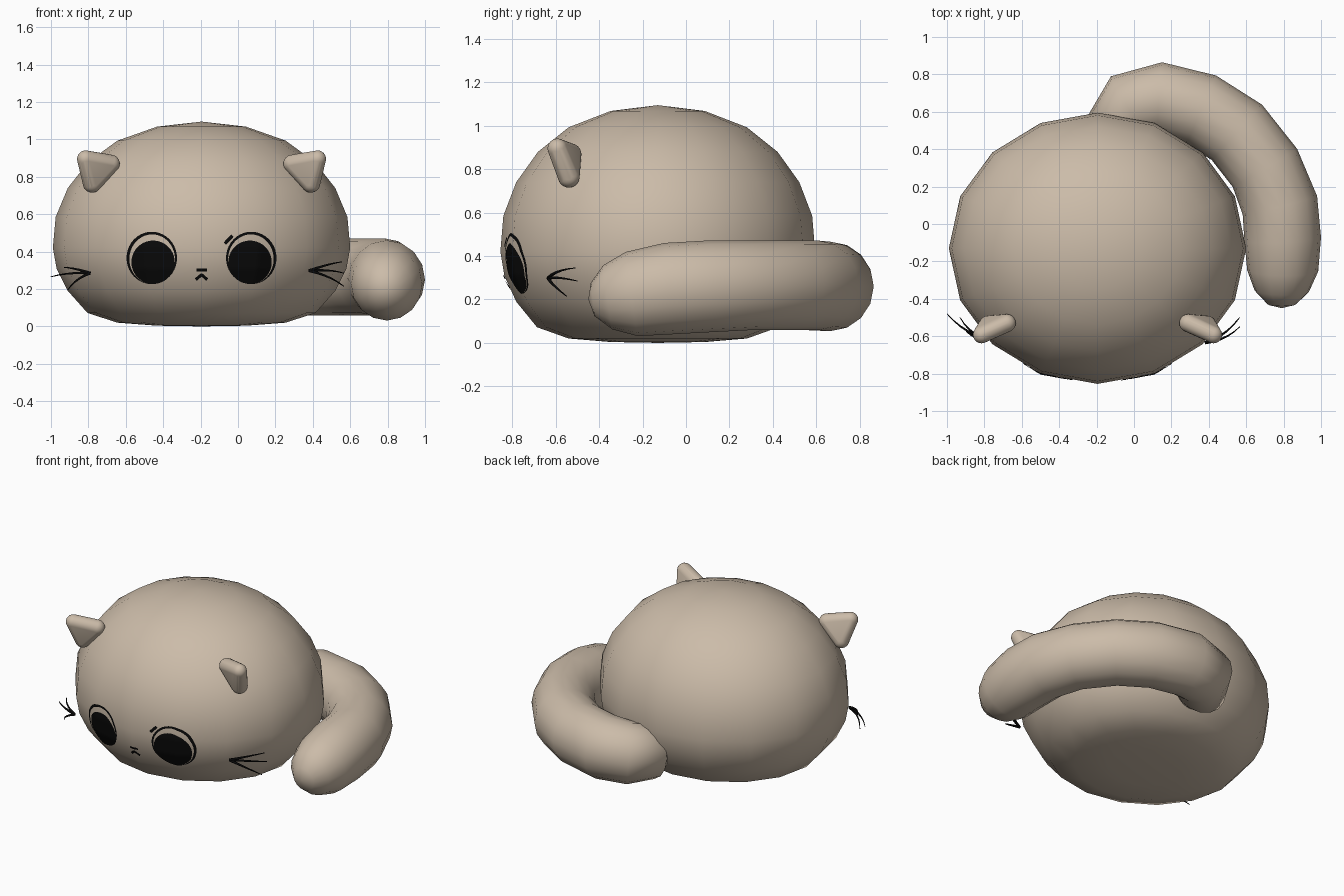
import bpy, bmesh, math
from mathutils import Vector
from mathutils.bvhtree import BVHTree

if "Cube" in bpy.data.objects:
    bpy.data.objects.remove(bpy.data.objects["Cube"])

CX, CY = -0.195, -0.13          # middle of the body


def material(name, rgb):
    m = bpy.data.materials.new(name)
    m.diffuse_color = (*rgb, 1)
    m.use_nodes = True
    m.node_tree.nodes["Principled BSDF"].inputs["Base Color"].default_value = m.diffuse_color
    return m


FUR = material("tan fur", (0.6, 0.5, 0.395))
BLACK = material("black", (0.003, 0.003, 0.003))


def finish(bm, name, mat):
    me = bpy.data.meshes.new(name)
    bm.to_mesh(me)
    bm.free()
    me.materials.append(mat)
    for p in me.polygons:
        p.use_smooth = True
    ob = bpy.data.objects.new(name, me)
    bpy.context.collection.objects.link(ob)
    return ob


def skin(rings):
    """Join rings of points into a closed surface; end rings are capped."""
    bm = bmesh.new()
    vs = [[bm.verts.new(p) for p in r] for r in rings]
    n = len(vs[0])
    for a, b in zip(vs, vs[1:]):
        for i in range(n):
            j = (i + 1) % n
            bm.faces.new((a[i], a[j], b[j], b[i]))
    bm.faces.new(vs[0][::-1])
    bm.faces.new(vs[-1])
    bmesh.ops.remove_doubles(bm, verts=bm.verts, dist=0.0004)
    bmesh.ops.recalc_face_normals(bm, faces=bm.faces)
    return bm


def tube(path, sides):
    """Sweep round sections along points (x, y, z, radius)."""
    pts = [Vector(p[:3]) for p in path]
    rings = []
    for i, p in enumerate(pts):
        t = (pts[min(i + 1, len(pts) - 1)] - pts[max(i - 1, 0)]).normalized()
        s = t.cross(Vector((0, 0, 1))).normalized()
        u = s.cross(t)
        r = path[i][3]
        rings.append([p + s * r * math.cos(a) + u * r * 1.03 * math.sin(a)
                      for a in (k * math.tau / sides for k in range(sides))])
    return skin(rings)


# Body: a 16-sided flattened dome, slightly oval in plan
profile = [(0.0001, 0), (0.24, 0.004), (0.45, 0.02), (0.61, 0.072), (0.715, 0.19),
           (0.775, 0.31), (0.795, 0.42), (0.78, 0.585), (0.715, 0.74), (0.605, 0.88),
           (0.45, 0.993), (0.238, 1.068), (0.0001, 1.095)]
bm = skin([[(CX + r * math.cos(k * math.tau / 16),
             CY + r * 0.912 * math.sin(k * math.tau / 16), z) for k in range(16)]
           for r, z in profile])
surface = BVHTree.FromBMesh(bm)
finish(bm, "body", FUR)

# Tail: fat tube curling from the back round to the right side
tail = [(-0.08, 0.42, 0.24, 0.10), (-0.085, 0.52, 0.24, 0.175), (-0.02, 0.63, 0.25, 0.19),
        (0.14, 0.665, 0.26, 0.2), (0.36, 0.61, 0.265, 0.2), (0.55, 0.49, 0.265, 0.2),
        (0.70, 0.30, 0.265, 0.2), (0.78, 0.10, 0.26, 0.205), (0.795, -0.08, 0.25, 0.205),
        (0.795, -0.25, 0.225, 0.19), (0.79, -0.36, 0.21, 0.145), (0.79, -0.43, 0.2, 0.075),
        (0.79, -0.45, 0.2, 0.0001)]
finish(tube(tail, 16), "tail", FUR)

# Ears: rounded triangles, hulls of three small balls
for side, name in ((-1, "left_ear"), (1, "right_ear")):
    bm = bmesh.new()
    for x, y, z, r in ((0.62, -0.592, 0.895, 0.046), (0.485, -0.53, 0.87, 0.048),
                       (0.585, -0.54, 0.765, 0.05)):
        ball = bmesh.ops.create_icosphere(bm, subdivisions=3, radius=r)["verts"]
        bmesh.ops.translate(bm, verts=ball, vec=(CX + side * x, y, z))
    out = bmesh.ops.convex_hull(bm, input=bm.verts)
    junk = [g for g in out["geom_interior"] if isinstance(g, bmesh.types.BMVert)]
    bmesh.ops.delete(bm, geom=junk, context="VERTS")
    bmesh.ops.recalc_face_normals(bm, faces=bm.faces)
    finish(bm, name, FUR)


# Face markings: thin sheets laid on the front of the body
def on_body(x, z):
    hit = surface.ray_cast(Vector((x, -3, z)), Vector((0, 1, 0)))[0]
    return (x, hit.y - 0.006, z)


def sheet(name, fn, nu, nv):
    bm = bmesh.new()
    g = [[bm.verts.new(on_body(*fn(i / nu, j / nv))) for j in range(nv + 1)]
         for i in range(nu + 1)]
    for i in range(nu):
        for j in range(nv):
            bm.faces.new((g[i][j], g[i + 1][j], g[i + 1][j + 1], g[i][j + 1]))
    bmesh.ops.remove_doubles(bm, verts=bm.verts, dist=0.0001)
    finish(bm, name, BLACK)


def oval(name, inner, outer, nu):
    def fn(u, v):
        cx, cz, rx, rz = [a + (b - a) * u for a, b in zip(inner, outer)]
        return cx + rx * math.cos(v * math.tau), cz + rz * math.sin(v * math.tau)
    sheet(name, fn, nu, 40)


def stroke(name, p, q, w):
    p, q = Vector(p), Vector(q)
    d = (q - p).normalized()
    n = Vector((-d.y, d.x))
    sheet(name, lambda u, v: p.lerp(q, u) + n * w * (v - 0.5), 4, 2)


for side, name in ((-1, "left"), (1, "right")):
    x = CX + side * 0.259
    oval(name + "_pupil", (x, 0.343, 0, 0), (x, 0.343, 0.116, 0.116), 8)
    xo = CX + side * 0.266
    oval(name + "_eye_outline", (xo - side * 0.002, 0.36, 0.122, 0.132),
         (xo, 0.366, 0.135, 0.14), 2)

stroke("brow", (-0.07, 0.443), (-0.03, 0.485), 0.018)
stroke("nose", (-0.222, 0.302), (-0.165, 0.302), 0.016)
stroke("mouth_left", (-0.226, 0.25), (-0.193, 0.278), 0.016)
stroke("mouth_right", (-0.197, 0.278), (-0.164, 0.25), 0.016)

# Whiskers: thin tapered hairs fanning out from each cheek
fans = {"left": ((-0.79, -0.615, 0.285),
                 [(-1.0, -0.48, 0.265), (-0.93, -0.5, 0.315), (-0.91, -0.555, 0.195)]),
        "right": ((0.38, -0.635, 0.298),
                  [(0.555, -0.51, 0.345), (0.565, -0.5, 0.285), (0.565, -0.55, 0.215)])}
for name, (root, tips) in fans.items():
    for n, tip in enumerate(tips):
        a, b = Vector(root), Vector(tip)
        hair = []
        for k in range(6):
            t = k / 5
            p = a.lerp(b, t)
            bow = 0.06 * t * (1 - t)
            hair.append((p.x + bow * (0.7 if b.x > 0 else -0.7), p.y - bow,
                         p.z + bow * 0.5, 0.0085 * (1 - 0.75 * t)))
        finish(tube(hair, 6), f"{name}_whisker_{n + 1}", BLACK)
